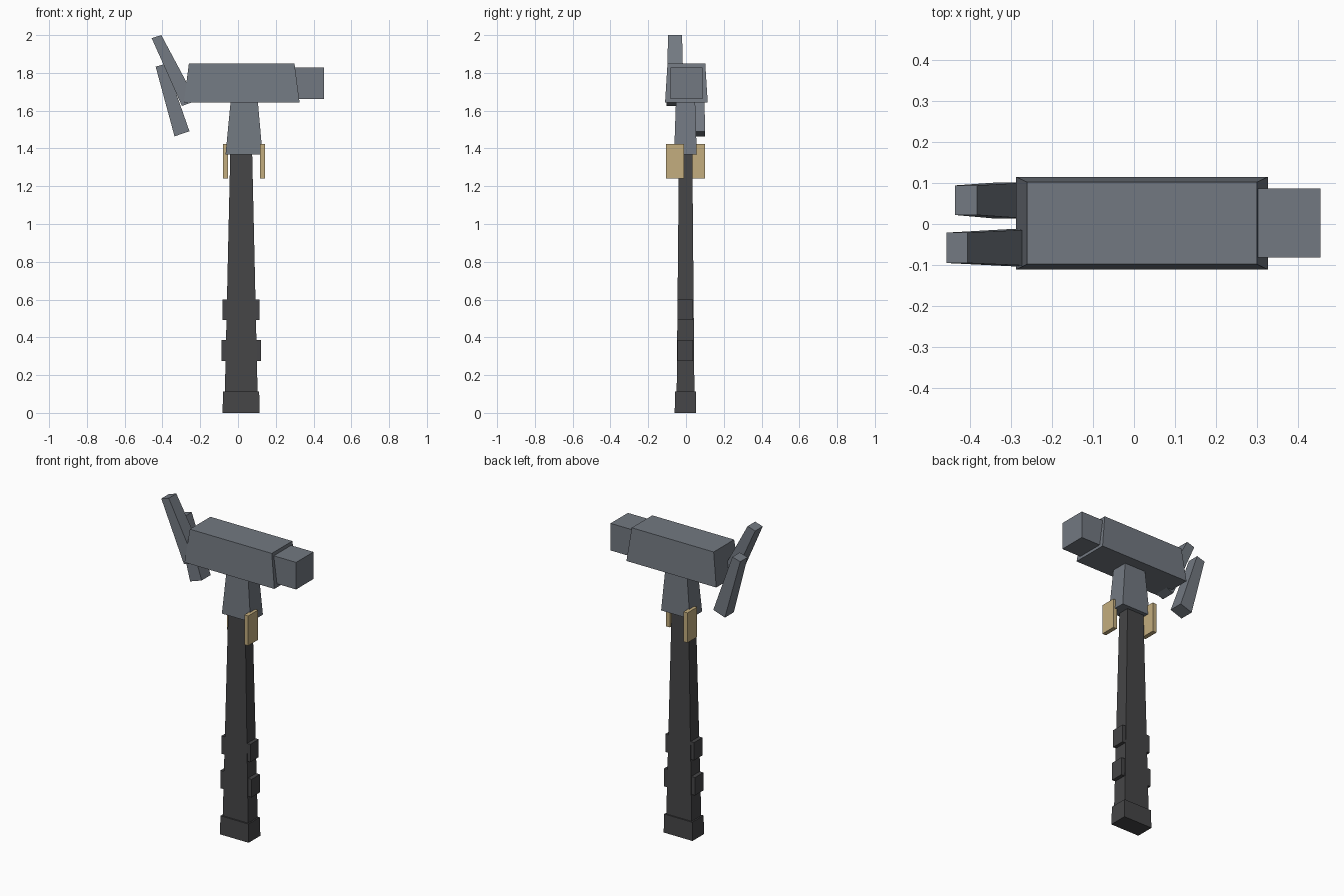
import bpy, bmesh

if "Cube" in bpy.data.objects:
    bpy.data.objects.remove(bpy.data.objects["Cube"])


def material(name, rgb):
    m = bpy.data.materials.new(name)
    m.diffuse_color = (*rgb, 1)
    m.use_nodes = True
    m.node_tree.nodes["Principled BSDF"].inputs["Base Color"].default_value = m.diffuse_color
    return m


STEEL = material("steel", (0.17, 0.19, 0.22))
RUBBER = material("dark_grip", (0.06, 0.06, 0.063))
TAN = material("tan", (0.55, 0.42, 0.21))


def loft(name, low, high, mat):
    """Six-sided block joining a lower and an upper ring of four points."""
    bm = bmesh.new()
    a = [bm.verts.new(p) for p in low]
    b = [bm.verts.new(p) for p in high]
    bm.faces.new(a[::-1])
    bm.faces.new(b)
    for i in range(4):
        j = (i + 1) % 4
        bm.faces.new((a[i], a[j], b[j], b[i]))
    bmesh.ops.recalc_face_normals(bm, faces=bm.faces)
    me = bpy.data.meshes.new(name)
    bm.to_mesh(me)
    bm.free()
    me.materials.append(mat)
    ob = bpy.data.objects.new(name, me)
    bpy.context.collection.objects.link(ob)
    return ob


def ring(x0, x1, y0, y1, z):
    return [(x0, y0, z), (x1, y0, z), (x1, y1, z), (x0, y1, z)]


def block(name, mat, z0, z1, low, high=None):
    """Box, or tapered box when the upper rectangle differs."""
    return loft(name, ring(*low, z0), ring(*(high or low), z1), mat)


def prong(name, low, high, ylow, yhigh):
    """Slanted claw prong: each end is a left and right (x, z) point."""
    def end(pts, ys):
        (xa, za), (xb, zb) = pts
        return [(xa, ys[0], za), (xb, ys[0], zb), (xb, ys[1], zb), (xa, ys[1], za)]
    return loft(name, end(low, ylow), end(high, yhigh), STEEL)


# Handle, pommel and grip ridges
block("handle", RUBBER, 0.05, 1.42,
      (-0.071, 0.105, -0.05, 0.045), (-0.04, 0.074, -0.037, 0.033))
block("pommel", RUBBER, 0, 0.114,
      (-0.082, 0.115, -0.06, 0.054), (-0.079, 0.112, -0.058, 0.052))
block("lower_grip_ridge", RUBBER, 0.276, 0.387, (-0.088, 0.123, -0.044, 0.038))
block("upper_grip_ridge", RUBBER, 0.491, 0.601, (-0.082, 0.115, -0.044, 0.038))

# Head, neck and striking face
block("neck", STEEL, 1.367, 1.66,
      (-0.066, 0.13, -0.063, 0.057), (-0.038, 0.104, -0.053, 0.048))
block("head", STEEL, 1.642, 1.849,
      (-0.287, 0.326, -0.111, 0.115), (-0.26, 0.299, -0.098, 0.102))
block("striking_face", STEEL, 1.662, 1.829, (0.25, 0.454, -0.082, 0.087))

# Claw prongs
prong("front_claw", [(-0.297, 1.625), (-0.22, 1.652)], [(-0.457, 1.984), (-0.406, 2.0)],
      (-0.103, -0.012), (-0.095, -0.021))
prong("back_claw", [(-0.336, 1.464), (-0.257, 1.491)], [(-0.436, 1.833), (-0.382, 1.848)],
      (0.013, 0.101), (0.022, 0.094))

# Floating tan side plates
block("right_plate", TAN, 1.24, 1.424, (0.117, 0.143, -0.105, -0.01))
block("left_plate", TAN, 1.24, 1.424, (-0.08, -0.053, 0.005, 0.1))
